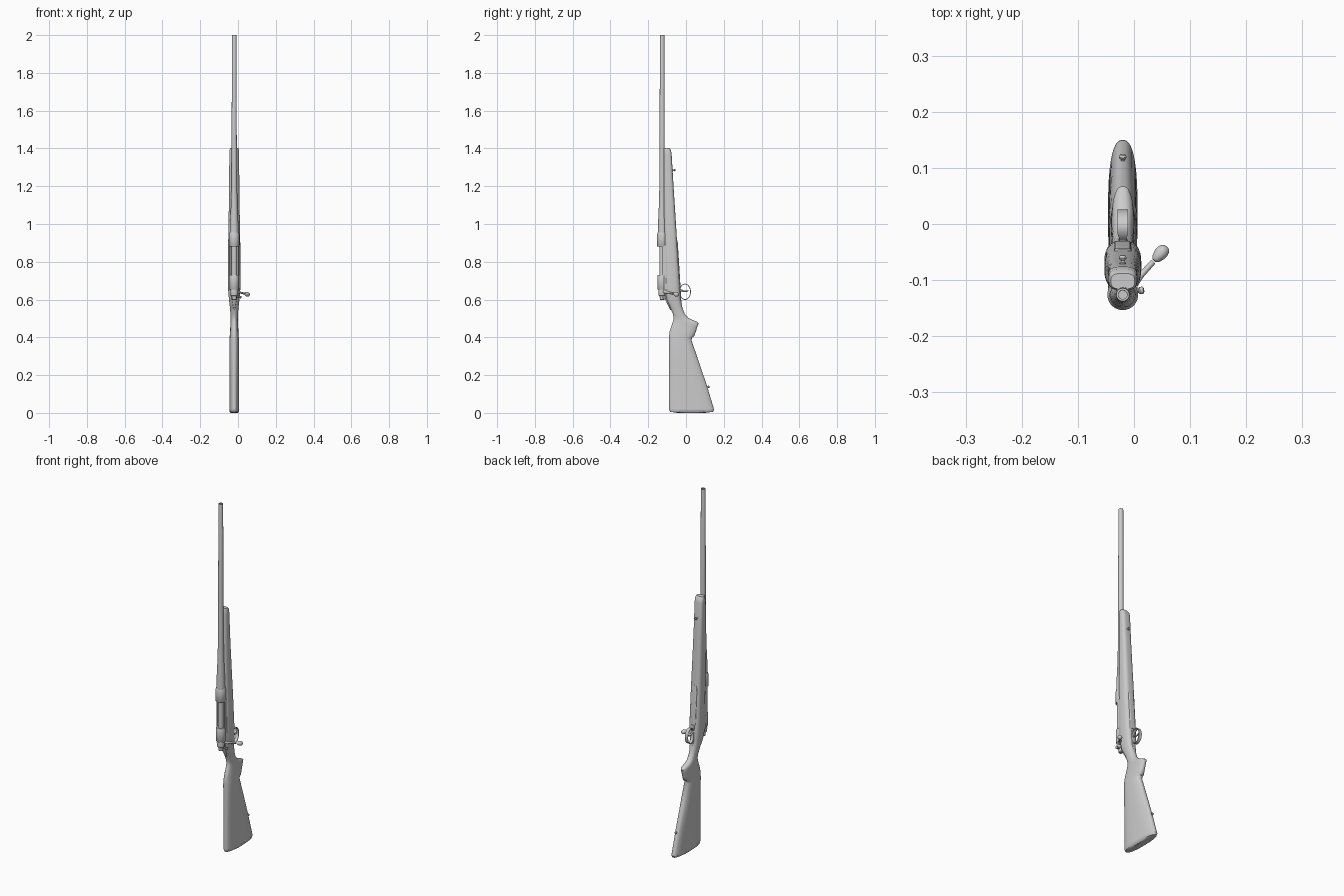
import bpy, bmesh, math
from mathutils import Vector

CX, BY = -0.02, -0.126   # centre plane and bore axis


def finish(name, bm, angle=40):
    bmesh.ops.recalc_face_normals(bm, faces=bm.faces)
    me = bpy.data.meshes.new(name)
    bm.to_mesh(me)
    bm.free()
    ob = bpy.data.objects.new(name, me)
    bpy.context.collection.objects.link(ob)
    bpy.ops.object.select_all(action='DESELECT')
    ob.select_set(True)
    bpy.context.view_layer.objects.active = ob
    bpy.ops.object.shade_smooth_by_angle(angle=math.radians(angle))
    return ob


def skin(name, rings, caps=True, closed=False, angle=40):
    bm = bmesh.new()
    vs = [[bm.verts.new(p) for p in r] for r in rings]
    pairs = list(zip(vs, vs[1:])) + ([(vs[-1], vs[0])] if closed else [])
    for a, b in pairs:
        n = len(a)
        for i in range(n):
            j = (i + 1) % n
            bm.faces.new((a[i], a[j], b[j], b[i]))
    if caps and not closed:
        bm.faces.new(vs[0])
        bm.faces.new(vs[-1])
    return finish(name, bm, angle)


def loft(name, sections, n=40, angle=40):
    """Superellipse sections along z: (z, y front, y back, half width, power)."""
    rings = []
    for z, yf, yb, hw, e in sections:
        ring = []
        for k in range(n):
            t = 2 * math.pi * (k + 0.5) / n
            c, s = math.cos(t), math.sin(t)
            x = math.copysign(abs(c) ** (2 / e), c) * hw
            y = math.copysign(abs(s) ** (2 / e), s) * (yb - yf) / 2
            ring.append((CX + x, (yf + yb) / 2 + y, z))
        rings.append(ring)
    return skin(name, rings, angle=angle)


def lathe(name, profile, origin=(CX, BY, 0), axis=(0, 0, 1), n=32):
    """Profile of (radius, distance along axis)."""
    q = Vector(axis).to_track_quat('Z', 'Y')
    o = Vector(origin)
    rings = [[o + q @ Vector((r * math.cos(2 * math.pi * k / n),
                              r * math.sin(2 * math.pi * k / n), h))
              for k in range(n)] for r, h in profile]
    return skin(name, rings)


# Stock: butt, pistol grip, wrist and fore-end in one loft
loft("stock", [
    (0.018, -0.09, 0.149, 0.026, 2.5), (0.15, -0.09, 0.109, 0.026, 2.5),
    (0.28, -0.09, 0.065, 0.026, 2.5), (0.385, -0.09, 0.029, 0.025, 2.5),
    (0.398, -0.09, 0.032, 0.024, 2.5), (0.405, -0.09, 0.043, 0.024, 2.5),
    (0.43, -0.087, 0.052, 0.022, 2.5), (0.455, -0.079, 0.06, 0.021, 2.5),
    (0.475, -0.072, 0.067, 0.020, 2.5), (0.483, -0.070, 0.058, 0.020, 2.4),
    (0.492, -0.067, 0.035, 0.019, 2.3), (0.503, -0.066, 0.012, 0.019, 2.2),
    (0.525, -0.070, -0.007, 0.020, 2.2), (0.56, -0.085, -0.02, 0.023, 2.3),
    (0.60, -0.104, -0.028, 0.028, 2.6), (0.65, -0.112, -0.031, 0.032, 3),
    (0.72, -0.113, -0.035, 0.033, 3.2), (0.90, -0.114, -0.047, 0.032, 3.2),
    (1.00, -0.117, -0.053, 0.030, 3.2), (1.20, -0.118, -0.066, 0.027, 3.2),
    (1.37, -0.118, -0.076, 0.026, 3.2), (1.392, -0.118, -0.080, 0.025, 3.2),
    (1.402, -0.116, -0.088, 0.021, 3)], n=48)

# Butt pad
loft("butt_pad", [(0.0, -0.045, 0.10, 0.018, 2.5), (0.006, -0.085, 0.144, 0.024, 2.5),
                  (0.018, -0.09, 0.15, 0.0262, 2.5)], n=48)

# Barrel with chamber swell and open bore
lathe("barrel", [(0.0235, 0.94), (0.0225, 0.99), (0.018, 1.09), (0.0155, 1.18), (0.0135, 1.4),
                 (0.0125, 1.995), (0.0115, 2.0), (0.008, 2.0), (0.0075, 1.9)])

# Receiver: front ring, rear bridge and the lower shell under the port
lathe("receiver_ring", [(0.026, 0.88), (0.0275, 0.882), (0.0275, 0.945), (0.0235, 0.955)])
lathe("receiver_bridge", [(0.022, 0.652), (0.025, 0.656), (0.025, 0.726), (0.023, 0.73)])
loft("receiver_shell", [(0.65, -0.117, -0.09, 0.026, 6), (0.89, -0.117, -0.09, 0.026, 6)], n=24)
for side, x in (("left", -0.023), ("right", 0.023)):
    bpy.ops.mesh.primitive_cube_add(size=1, location=(CX + x, -0.118, 0.805))
    bpy.context.object.scale = (0.006, 0.016, 0.16)
    bpy.context.object.name = "receiver_rail_" + side

# Bolt, shroud and cocking piece
lathe("bolt_body", [(0.0155, 0.64), (0.0155, 0.89)])
lathe("bolt_shroud", [(0.009, 0.597), (0.012, 0.60), (0.0135, 0.618), (0.019, 0.622),
                      (0.021, 0.64), (0.019, 0.654)])
loft("receiver_tang", [(0.545, -0.083, -0.07, 0.004, 2.5), (0.57, -0.096, -0.08, 0.008, 2.5),
                       (0.60, -0.110, -0.09, 0.013, 3), (0.66, -0.118, -0.09, 0.018, 3)])

# Bolt handle and knob
d = Vector((0.056, 0.062, -0.014))
start = Vector((CX + 0.012, BY + 0.012, 0.642))
L = d.length
lathe("bolt_handle", [(0.011, 0), (0.008, 0.016), (0.0055, 0.03), (0.005, L * 0.75)], start, d, 20)
lathe("bolt_knob", [(0.004, -0.018), (0.008, -0.014), (0.0115, -0.004), (0.012, 0.003),
                    (0.010, 0.011), (0.005, 0.015)], start + d, d, 20)

# Safety lever
lathe("safety_lever", [(0.004, 0), (0.004, 0.012), (0.0065, 0.014), (0.0065, 0.02), (0.004, 0.022)],
      (CX + 0.016, BY + 0.006, 0.615), (1, 0.1, -0.1), 16)

# Floorplate and trigger guard tangs let into the belly of the stock
loft("floorplate", [(0.695, -0.06, -0.0305, 0.016, 6), (0.90, -0.07, -0.0435, 0.016, 6),
                    (0.912, -0.07, -0.046, 0.011, 5)], n=32)
loft("guard_tang", [(0.575, -0.05, -0.022, 0.006, 5), (0.60, -0.05, -0.0255, 0.009, 6),
                    (0.692, -0.06, -0.0305, 0.010, 6)], n=24)

# Trigger guard: a flat band bent into an oval
rings = []
for k in range(40):
    t = 2 * math.pi * k / 40
    c, s = math.cos(t), math.sin(t)
    w = 0.009 if c > -0.5 else 0.007
    rings.append([(CX + x, -0.005 + c * (0.029 + o), 0.641 + s * (0.041 + o))
                  for x, o in ((-w, 0.002), (w, 0.002), (w, -0.002), (-w, -0.002))])
skin("trigger_guard", rings, closed=True)

# Trigger blade, curved
rings = []
for y, z, r in ((-0.034, 0.651, 0.006), (-0.022, 0.648, 0.005), (-0.010, 0.643, 0.0042),
                (0.002, 0.643, 0.0036), (0.012, 0.648, 0.0028)):
    rings.append([(CX + 0.0045 * math.cos(a), y, z + r * math.sin(a))
                  for a in (2 * math.pi * k / 16 for k in range(16))])
skin("trigger", rings)

# Sling studs
for name, y, z, tilt in (("front_sling_stud", -0.072, 1.285, 0.07),
                         ("rear_sling_stud", 0.108, 0.135, 0.25)):
    lathe(name, [(0.006, -0.008), (0.006, 0.003), (0.0035, 0.004), (0.0035, 0.007), (0.006, 0.009),
                 (0.007, 0.012), (0.005, 0.016), (0.002, 0.017)], (CX, y, z), (0, 1, tilt), 16)
